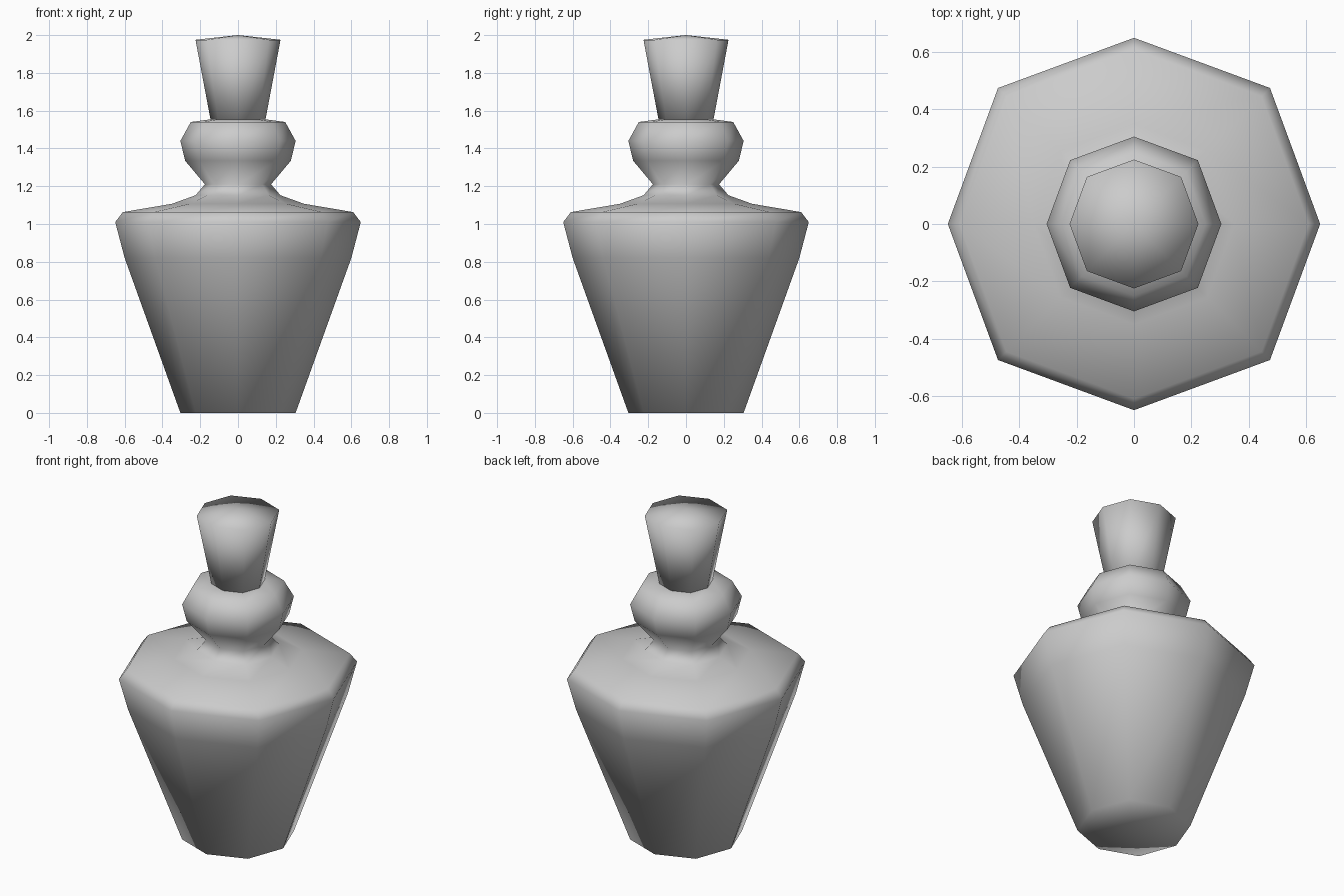
import bpy
import bmesh
from math import cos, sin, pi

if "Cube" in bpy.data.objects:
    bpy.data.objects.remove(bpy.data.objects["Cube"])

SIDES = 8


def lathe(name, profile, bottom_z, top_z):
    """Eight-sided turned solid from (radius, z) points, closed at both ends."""
    bm = bmesh.new()
    rings = []
    for r, z in profile:
        ring = []
        for i in range(SIDES):
            a = 2 * pi * i / SIDES
            k = r * (1.033 if i % 2 else 1.0)  # diagonal corners sit slightly further out
            ring.append(bm.verts.new((k * cos(a), k * sin(a), z)))
        rings.append(ring)
    low = bm.verts.new((0, 0, bottom_z))
    high = bm.verts.new((0, 0, top_z))
    for i in range(SIDES):
        j = (i + 1) % SIDES
        for a, b in zip(rings, rings[1:]):
            bm.faces.new((a[i], a[j], b[j], b[i]))
        bm.faces.new((low, rings[0][j], rings[0][i]))
        bm.faces.new((high, rings[-1][i], rings[-1][j]))
    bmesh.ops.recalc_face_normals(bm, faces=bm.faces)
    for f in bm.faces:
        f.smooth = True
    mesh = bpy.data.meshes.new(name)
    bm.to_mesh(mesh)
    bm.free()
    obj = bpy.data.objects.new(name, mesh)
    bpy.context.collection.objects.link(obj)
    return obj


# Bottle: tapered body, shoulder, pinched neck and rounded collar
lathe("bottle", [
    (0.305, 0.0), (0.60, 0.82), (0.65, 1.01), (0.61, 1.063),
    (0.35, 1.107), (0.225, 1.152), (0.175, 1.21),
    (0.28, 1.335), (0.305, 1.44), (0.25, 1.54), (0.14, 1.555),
], 0.0, 1.555)

# Flared stopper with a shallow pointed top
lathe("stopper", [(0.143, 1.54), (0.225, 1.975)], 1.54, 2.0)
